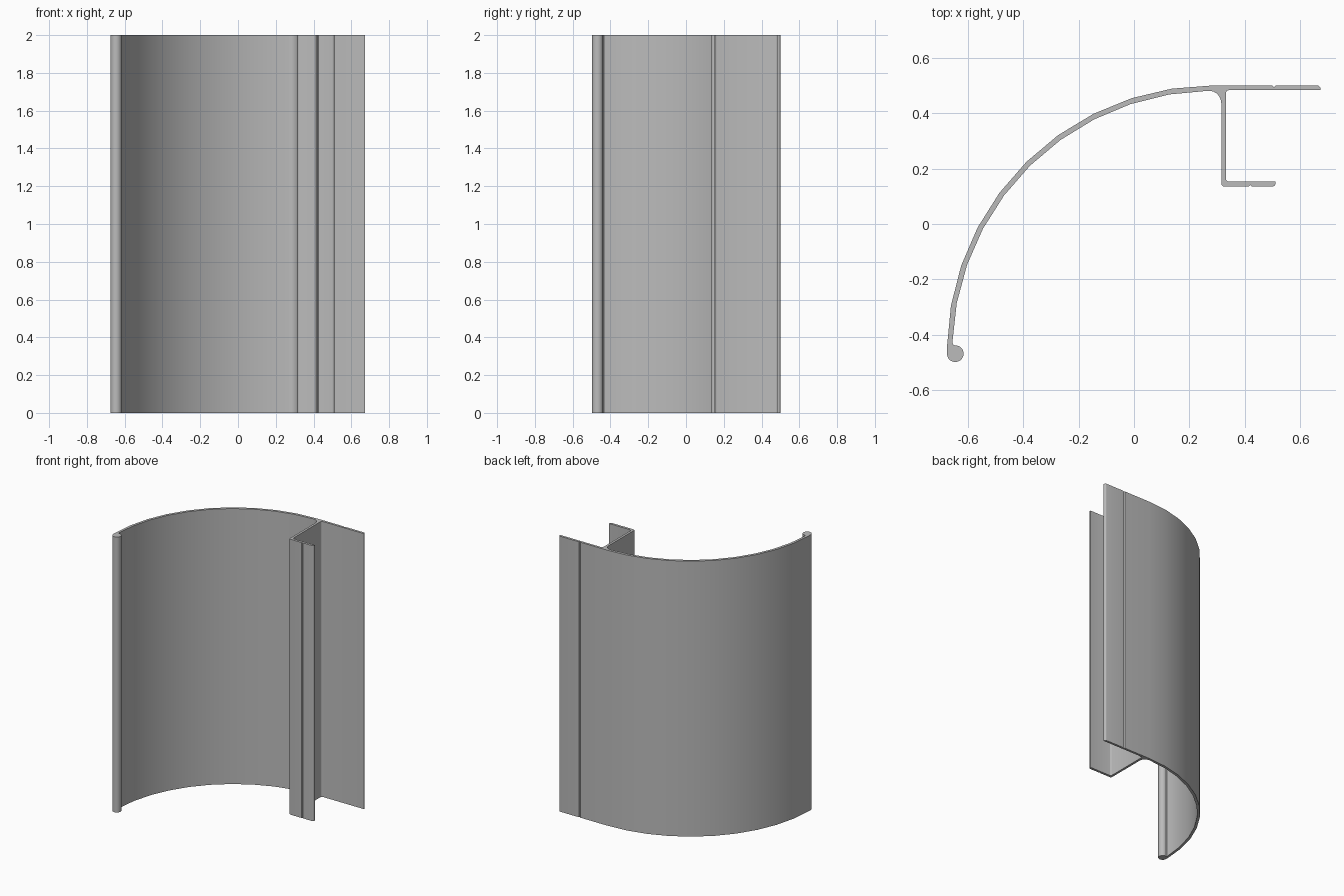
import bpy
import bmesh
from math import cos, sin, radians

cube = bpy.data.objects.get("Cube")
if cube:
    bpy.data.objects.remove(cube, do_unlink=True)

HEIGHT = 2.0
TOP, UNDER = 0.5, 0.483         # back plate faces
WEB_L, WEB_R = 0.315, 0.332     # web faces
LIP_F, LIP_B = 0.135, 0.153     # lip faces
CENTRE = (0.285, -0.46)         # centre of the curved wall


def arc(centre, radius, start, end, steps):
    """Points along an arc, angles in degrees."""
    return [(centre[0] + radius * cos(radians(start + (end - start) * i / steps)),
             centre[1] + radius * sin(radians(start + (end - start) * i / steps)))
            for i in range(steps + 1)]


def groove(x, y, depth, direction):
    """Small V groove in a flat face, cut along direction of travel."""
    w = 0.006 * direction
    return [(x - w, y), (x, y + depth), (x + w, y)]


outline = []
# Bead at the free edge of the curved wall
outline += arc((-0.645, -0.468), 0.03, 180, 455, 22)
# Small blend into the wall, then the inner face of the wall
outline += [(-0.653, -0.434)]
outline += arc(CENTRE, 0.941, 178, 91, 10)
# Fillet into the web, outer corner of the web and lip
outline += arc((WEB_L - 0.045, 0.436), 0.045, 80, 0, 6)
outline += arc((WEB_L + 0.012, LIP_F + 0.012), 0.012, 180, 270, 4)
# Lip with groove and rounded tip
outline += groove(0.42, LIP_F, 0.006, 1)
outline += arc((0.499, LIP_F + 0.012), 0.012, 270, 360, 4)
outline += [(0.511, LIP_B)]
# Inside of the channel
outline += arc((WEB_R + 0.01, LIP_B + 0.01), 0.01, 270, 180, 3)
outline += arc((WEB_R + 0.01, UNDER - 0.01), 0.01, 180, 90, 3)
# Back plate with rounded edge and groove
outline += [(0.673, UNDER)]
outline += arc((0.661, TOP - 0.012), 0.012, 0, 90, 4)
outline += groove(0.505, TOP, -0.006, -1)
# Outer face of the curved wall
outline += arc(CENTRE, 0.96, 90, 179, 10)

# Extruded trim profile
bm = bmesh.new()
base = bm.faces.new([bm.verts.new((x, y, 0)) for x, y in outline])
top = bmesh.ops.extrude_face_region(bm, geom=[base], use_keep_orig=True)
bmesh.ops.translate(bm, vec=(0, 0, HEIGHT),
                    verts=[v for v in top["geom"] if isinstance(v, bmesh.types.BMVert)])
bmesh.ops.recalc_face_normals(bm, faces=bm.faces)
mesh = bpy.data.meshes.new("trim_profile")
bm.to_mesh(mesh)
bm.free()
profile = bpy.data.objects.new("trim_profile", mesh)
bpy.context.collection.objects.link(profile)

# Plain grey
grey = bpy.data.materials.new("plain_grey")
grey.use_nodes = True
colour = (0.5, 0.5, 0.5, 1)
grey.diffuse_color = colour
grey.node_tree.nodes["Principled BSDF"].inputs["Base Color"].default_value = colour
mesh.materials.append(grey)

bpy.context.view_layer.objects.active = profile
profile.select_set(True)
bpy.ops.object.shade_smooth_by_angle(angle=radians(30))
